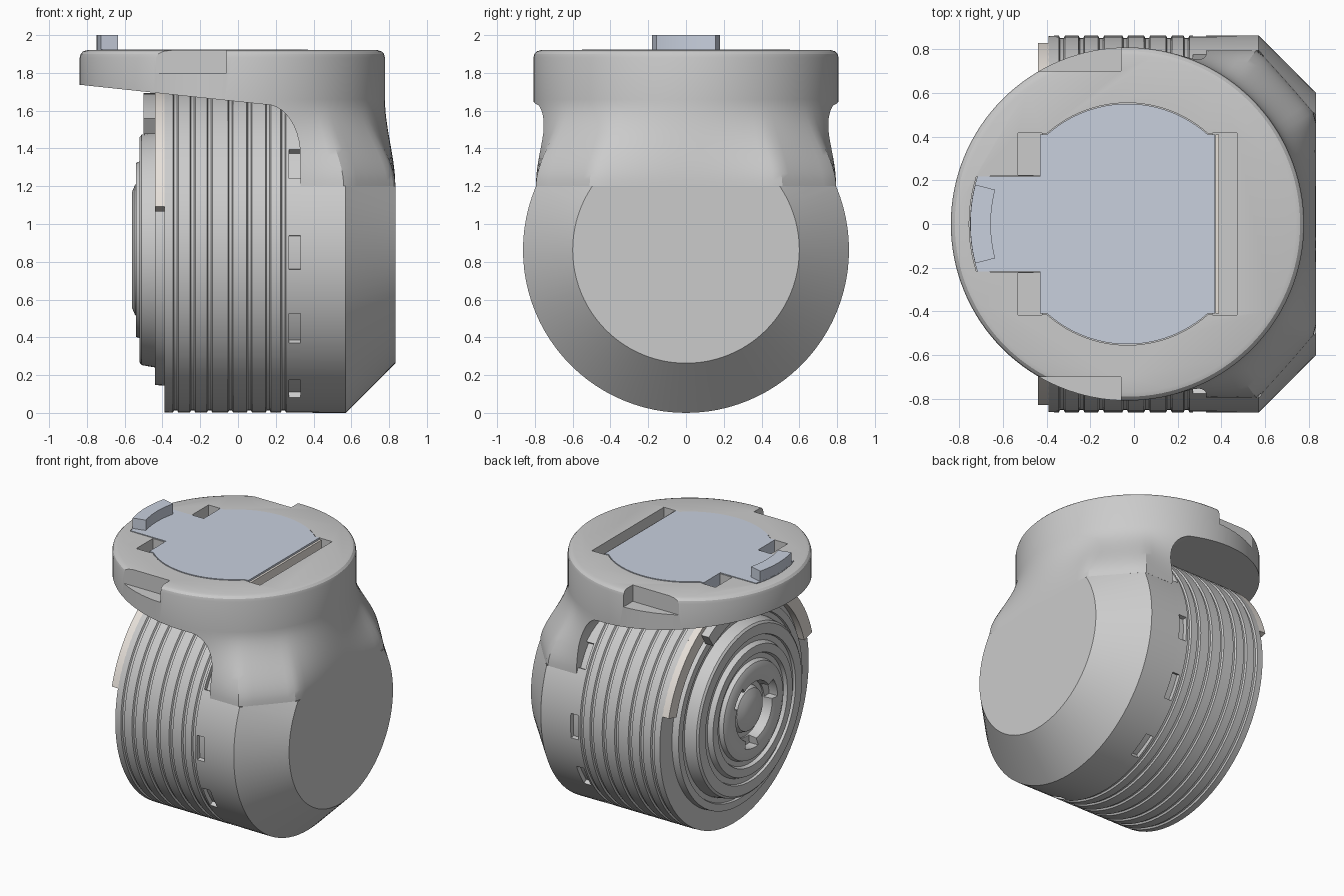
import bpy, bmesh
from math import sin, cos, pi, radians, sqrt, asin
from mathutils import Vector

if "Cube" in bpy.data.objects:
    bpy.data.objects.remove(bpy.data.objects["Cube"])

CZ, CX = 0.863, -0.03      # drum axis height, cap axis x


def finish(bm, name, mat=None):
    bmesh.ops.remove_doubles(bm, verts=bm.verts, dist=1e-5)
    bmesh.ops.recalc_face_normals(bm, faces=bm.faces)
    me = bpy.data.meshes.new(name)
    bm.to_mesh(me)
    bm.free()
    ob = bpy.data.objects.new(name, me)
    bpy.context.collection.objects.link(ob)
    if mat:
        me.materials.append(mat)
    return ob


def loft(rings, name, mat=None, clip_z=None, closed=False):
    bm = bmesh.new()
    vr = [[bm.verts.new(p) for p in r] for r in rings]
    n = len(vr[0])
    pairs = list(zip(vr, vr[1:])) + ([(vr[-1], vr[0])] if closed else [])
    for a, b in pairs:
        for i in range(n):
            j = (i + 1) % n
            bm.faces.new((a[i], a[j], b[j], b[i]))
    if not closed:
        bm.faces.new(vr[0])
        bm.faces.new(vr[-1])
    if clip_z:
        bmesh.ops.bisect_plane(bm, geom=bm.verts[:] + bm.edges[:] + bm.faces[:],
                               plane_co=(0, 0, clip_z), plane_no=(0, 0, 1), clear_outer=True)
    return finish(bm, name, mat)


def revolve(profile, name, mat=None, clip_z=None, n=96):
    """Revolve (x, radius) points around the drum axis."""
    rings = [[(x, r * cos(2 * pi * i / n), CZ + r * sin(2 * pi * i / n)) for i in range(n)]
             for x, r in profile]
    return loft(rings, name, mat, clip_z)


def prism(pts, lo, hi, name, axis='z', mat=None):
    """Extrude an outline: xy along z, xz along y or yz along x."""
    f = {'z': lambda a, b, c: (a, b, c), 'y': lambda a, b, c: (a, c, b),
         'x': lambda a, b, c: (c, a, b)}[axis]
    return loft([[f(a, b, c) for a, b in pts] for c in (lo, hi)], name, mat)


def box(x0, x1, y0, y1, z0, z1, name, mat=None):
    return prism([(x0, y0), (x1, y0), (x1, y1), (x0, y1)], z0, z1, name, 'z', mat)


def arc(cx, cy, r, a0, a1, n=16):
    return [(cx + r * cos(radians(a0 + (a1 - a0) * i / n)),
             cy + r * sin(radians(a0 + (a1 - a0) * i / n))) for i in range(n + 1)]


def arc_block(r0, r1, a0, a1, x0, x1, name, mat=None, n=16):
    return prism(arc(0, CZ, r1, a0, a1, n) + arc(0, CZ, r0, a1, a0, n), x0, x1, name, 'x', mat)


def cut(ob, cutters):
    for c in cutters:
        m = ob.modifiers.new("cut", 'BOOLEAN')
        m.operation, m.object, m.solver = 'DIFFERENCE', c, 'EXACT'
        bpy.context.view_layer.objects.active = ob
        bpy.ops.object.modifier_apply(modifier=m.name)
        bpy.data.objects.remove(c)


def material(name, col):
    m = bpy.data.materials.new(name)
    m.diffuse_color = (*col, 1)
    m.use_nodes = True
    m.node_tree.nodes["Principled BSDF"].inputs["Base Color"].default_value = m.diffuse_color
    return m


blue = material("pale_blue", (0.58, 0.63, 0.73))
beige = material("beige", (0.80, 0.75, 0.70))

# ribbed drum
prof = [(-0.39, 0.0), (-0.39, 0.86)]
for g in (-0.33, -0.24, -0.15, -0.04, 0.06, 0.16, 0.24):
    prof += [(g - 0.014, 0.862), (g - 0.008, 0.85), (g + 0.008, 0.85), (g + 0.014, 0.862)]
prof += [(0.34, 0.862), (0.34, 0.0)]
drum = revolve(prof, "ribbed_drum")
notches = []
for a in (32, -1, -29, -59):
    for c in (a, 180 - a):
        notches.append(arc_block(0.83, 0.92, c - 6, c + 6, 0.27, 0.331, "notch_cutter"))
cut(drum, notches)

# stepped end disc with hub
hub = revolve([(-0.38, 0), (-0.38, 0.72), (-0.44, 0.715), (-0.44, 0.665), (-0.425, 0.66), (-0.425, 0.625),
               (-0.51, 0.61), (-0.522, 0.595), (-0.522, 0.52), (-0.505, 0.515), (-0.505, 0.475),
               (-0.54, 0.46), (-0.54, 0.40), (-0.515, 0.39), (-0.515, 0.355), (-0.545, 0.345),
               (-0.56, 0.31), (-0.56, 0.25), (-0.55, 0.21), (-0.48, 0.20), (-0.48, 0.165),
               (-0.515, 0.15), (-0.535, 0.10), (-0.545, 0.05), (-0.547, 0)], "end_disc")
cut(hub, [arc_block(0.18, 0.26, a - 17, a + 17, -0.7, -0.49, "hub_cutter") for a in (40, 160, 280)])

# shell: lower chamfered drum half, cut off where the neck starts
ZN = 1.2
revolve([(0.33, 0), (0.33, 0.862), (0.57, 0.863), (0.833, 0.6), (0.833, 0)],
        "shell_lower", clip_z=ZN)


def drum_radius(dx, dy):
    lo, hi = 0.0, 2.0
    for _ in range(30):
        m = (lo + hi) / 2
        x, y = CX + m * dx, m * dy
        r = sqrt(y * y + (ZN - CZ) ** 2)
        if r < 0.863 and -0.84 < x < 0.833 and x + r < 1.433:
            lo = m
        else:
            hi = m
    return lo


# neck blending the drum section into the round cap
N = 128
dirs = [(cos(2 * pi * i / N), sin(2 * pi * i / N)) for i in range(N)]
base = [drum_radius(*d) for d in dirs]
rings = []
for k in range(15):
    z = ZN + k * 0.46 / 14
    s = k / 14
    s = s * s * (3 - 2 * s)
    rings.append([(CX + d[0] * (b + (0.808 - b) * s), d[1] * (b + (0.808 - b) * s), z)
                  for d, b in zip(dirs, base)])
for z, r in ((1.88, 0.808), (1.9, 0.803), (1.914, 0.79), (1.92, 0.77)):
    rings.append([(CX + d[0] * r, d[1] * r, z) for d in dirs])
cap = loft(rings, "neck_and_cap")

# underside opening of the cap, its pocket and the side ledges
under = [(-1.1, 1.765), (0.15, 1.632)]
under += [(0.15 + 0.18 * sin(t * pi / 20), 1.36 + 0.272 * cos(t * pi / 20)) for t in range(1, 11)]
under += [(0.33, 1.0), (-1.1, 1.0)]


def plate_outline(g):
    """Round plate with straight ends and a tongue, grown by g."""
    h = 0.41 + g
    r = 0.55 + g
    a = 180 * asin(h / r) / pi
    return ([(0.37 + g, -h), (0.37 + g, h)] + arc(CX, 0, r, a, 180 - a, 24)
            + [(-0.43 - g, h), (-0.43 - g, 0.217 + g)]
            + arc(CX, 0, 0.72 + g, 162.5, 197.5, 10)
            + [(-0.43 - g, -0.217 - g), (-0.43 - g, -h)] + arc(CX, 0, r, 180 + a, 360 - a, 24))


cutters = [prism(under, -1.2, 1.2, "underside_cutter", 'y'),
           prism(plate_outline(0.004), 1.8, 2.1, "pocket_cutter"),
           box(0.36, 0.47, -0.416, 0.416, 1.765, 2.1, "slot_cutter")]
for s in (-1, 1):
    y0, y1 = sorted((s * 0.225, s * 0.417))
    cutters.append(box(-0.53, -0.42, y0, y1, 1.765, 2.1, "slot_cutter"))
    y0, y1 = sorted((s * 0.70, s * 1.0))
    cutters.append(box(-0.6, -0.06, y0, y1, 1.80, 2.1, "ledge_cutter"))
cut(cap, cutters)

# locking plate with raised lip
prism(plate_outline(0), 1.80, 1.924, "locking_plate", mat=blue)
prism(arc(CX, 0, 0.719, 165.5, 194.5) + arc(CX, 0, 0.625, 194.5, 165.5), 1.9, 2.0,
      "plate_lip", mat=blue)
box(0.372, 0.388, -0.41, 0.41, 1.76, 1.912, "slot_strip", beige)

# gasket arc and bracket on the drum end
arc_block(0.765, 0.86, 15.5, 164.5, -0.44, -0.388, "gasket_arc", beige, 40)
arc_block(0.73, 0.83, 57, 123, -0.50, -0.435, "bracket_arc", None, 20)

for ob in bpy.context.scene.objects:
    bpy.ops.object.select_all(action='DESELECT')
    ob.select_set(True)
    bpy.context.view_layer.objects.active = ob
    bpy.ops.object.shade_smooth_by_angle(angle=radians(25))
